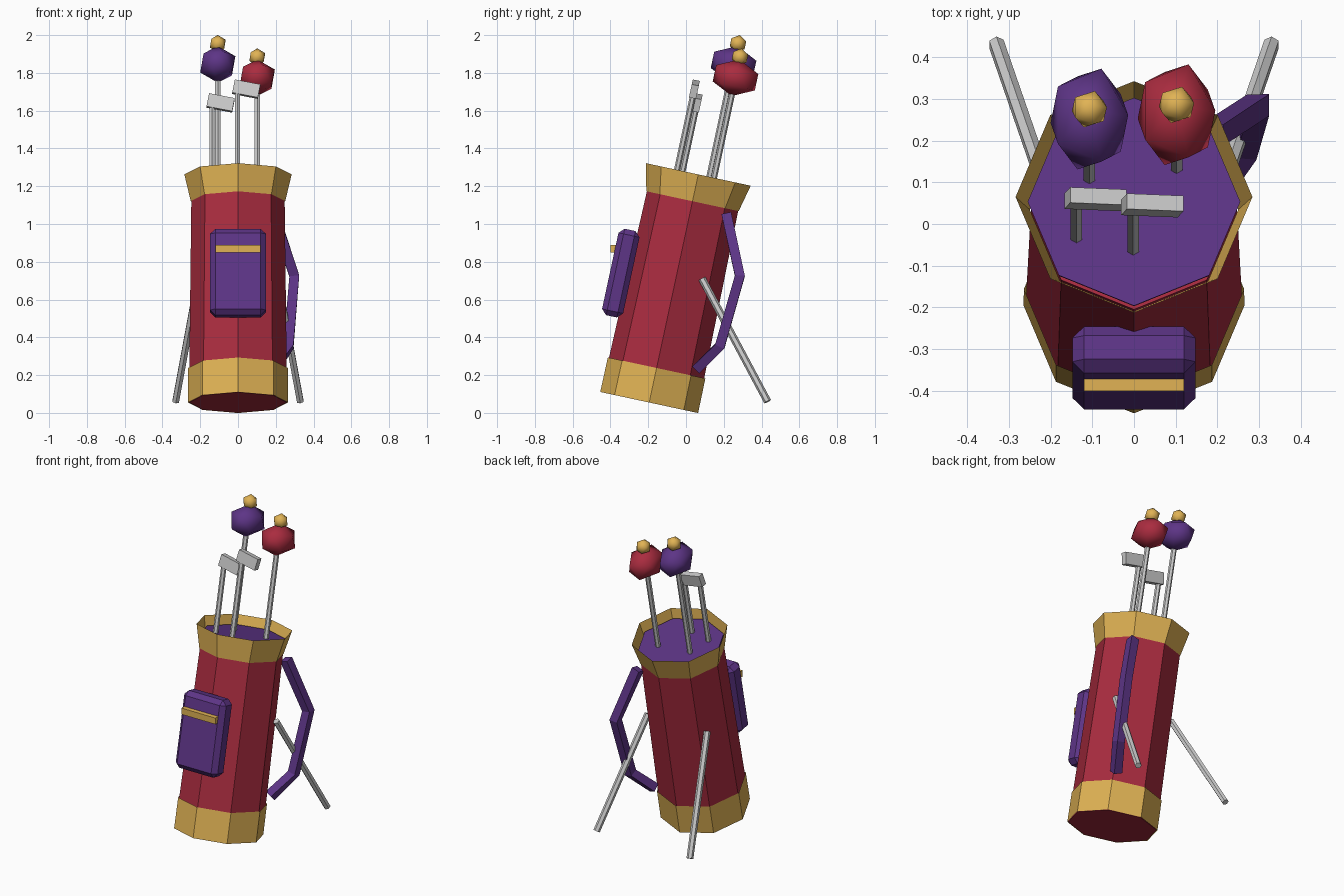
import bpy, bmesh, math
from mathutils import Matrix, Vector

if "Cube" in bpy.data.objects:
    bpy.data.objects.remove(bpy.data.objects["Cube"])


def material(name, rgb):
    m = bpy.data.materials.new(name)
    m.diffuse_color = (*rgb, 1)
    m.use_nodes = True
    m.node_tree.nodes["Principled BSDF"].inputs["Base Color"].default_value = m.diffuse_color
    return m


RED = material("red", (0.40, 0.025, 0.05))
GOLD = material("gold", (0.75, 0.45, 0.09))
PURPLE = material("purple", (0.11, 0.035, 0.24))

# The bag leans back; its parts are built upright in this frame
LEAN = Matrix.Translation((0, -0.195, 0.055)) @ Matrix.Rotation(math.radians(-12.15), 4, 'X')


def finish(name, bm, mat=None, frame=LEAN, smooth=False):
    bmesh.ops.recalc_face_normals(bm, faces=bm.faces)
    bm.transform(frame)
    me = bpy.data.meshes.new(name)
    bm.to_mesh(me)
    bm.free()
    if mat:
        me.materials.append(mat)
    for p in me.polygons:
        p.use_smooth = smooth
    ob = bpy.data.objects.new(name, me)
    bpy.context.collection.objects.link(ob)
    return ob


def loft(bm, rings, cap=True):
    rows = [[bm.verts.new(p) for p in r] for r in rings]
    n = len(rows[0])
    for a, b in zip(rows, rows[1:]):
        for i in range(n):
            bm.faces.new((a[i], a[(i + 1) % n], b[(i + 1) % n], b[i]))
    if cap:
        bm.faces.new(rows[0][::-1])
        bm.faces.new(rows[-1])


def octagon(name, profile, mat, cap=True):
    """Eight-sided turned part from (radius, height) pairs."""
    bm = bmesh.new()
    loft(bm, [[(r * math.cos(k * math.pi / 4), r * math.sin(k * math.pi / 4), z)
               for k in range(8)] for r, z in profile], cap)
    return finish(name, bm, mat)


def rod(name, points, radius, sides, mat=None, frame=LEAN):
    """Straight or bent rod following the points."""
    pts = [Vector(p) for p in points]
    rings = []
    for i, p in enumerate(pts):
        t = (pts[min(i + 1, len(pts) - 1)] - pts[max(i - 1, 0)]).normalized()
        n = (Vector((1, 0, 0)) - t * t.x).normalized()
        b = t.cross(n)
        ang = [2 * math.pi * (k + 0.5) / sides for k in range(sides)]
        rings.append([p + radius * (n * math.cos(a) + b * math.sin(a)) for a in ang])
    bm = bmesh.new()
    loft(bm, rings)
    return finish(name, bm, mat, frame)


def box(name, center, size, mat=None, frame=LEAN, turn=0, bevel=0):
    bm = bmesh.new()
    bmesh.ops.create_cube(bm, size=1, matrix=Matrix.Diagonal((*size, 1)))
    if bevel:
        bmesh.ops.bevel(bm, geom=bm.edges[:], offset=bevel, segments=1, affect='EDGES')
    bm.transform(Matrix.Translation(center) @ Matrix.Rotation(math.radians(turn), 4, 'Y'))
    return finish(name, bm, mat, frame)


def ball(name, center, radii, mat):
    bm = bmesh.new()
    bmesh.ops.create_icosphere(bm, subdivisions=1, radius=1,
                               matrix=Matrix.Translation(center) @ Matrix.Diagonal((*radii, 1)))
    return finish(name, bm, mat, smooth=True)


# Bag body, gold bands and inner lining
octagon("bag_body", [(0.260, 0), (0.247, 1.10)], RED)
octagon("base_band", [(0.265, 0), (0.264, 0.187)], GOLD, cap=False)
octagon("top_rim", [(0.250, 1.09), (0.284, 1.235)], GOLD, cap=False)
octagon("bag_lining", [(0.252, 1.16), (0.255, 1.18)], PURPLE)

# Front pocket with its zip strip
box("front_pocket", (0, -0.291, 0.638), (0.296, 0.114, 0.468), PURPLE, bevel=0.028)
box("pocket_zip", (0, -0.37, 0.87), (0.24, 0.06, 0.04), GOLD, frame=Matrix())

# Carry strap on the back right
rod("carry_strap", [(0.19, 0.215, 1.05), (0.298, 0.285, 0.725), (0.268, 0.18, 0.355),
                    (0.185, 0.06, 0.235)], 0.037, 4, PURPLE, Matrix())

# Stand legs
for side, s in (("left", -1), ("right", 1)):
    rod(side + "_stand_leg", [(s * 0.21, 0.085, 0.71), (s * 0.33, 0.432, 0.06)],
        0.02, 6, frame=Matrix())

# Covered clubs: shaft, head cover and bobble
for name, x, y, z, mat in (("left", -0.107, 0.06, 1.844, PURPLE),
                           ("right", 0.102, 0.085, 1.777, RED)):
    rod(name + "_wood_shaft", [(x, y, 1.15), (x, y, z)], 0.016, 6)
    ball(name + "_head_cover", (x, y, z), (0.104, 0.134, 0.099), mat)
    ball(name + "_cover_bobble", (x, y, z + 0.112), (0.047, 0.047, 0.047), GOLD)

# Irons: shaft and tilted blade
for name, x, y, z in (("left", -0.138, -0.085, 1.604), ("middle", -0.002, -0.115, 1.672)):
    rod(name + "_iron_shaft", [(x, y, 1.15), (x, y, z + 0.01)], 0.016, 6)
    box(name + "_iron_head", (x + 0.046, y, z), (0.138, 0.038, 0.072), turn=11)
